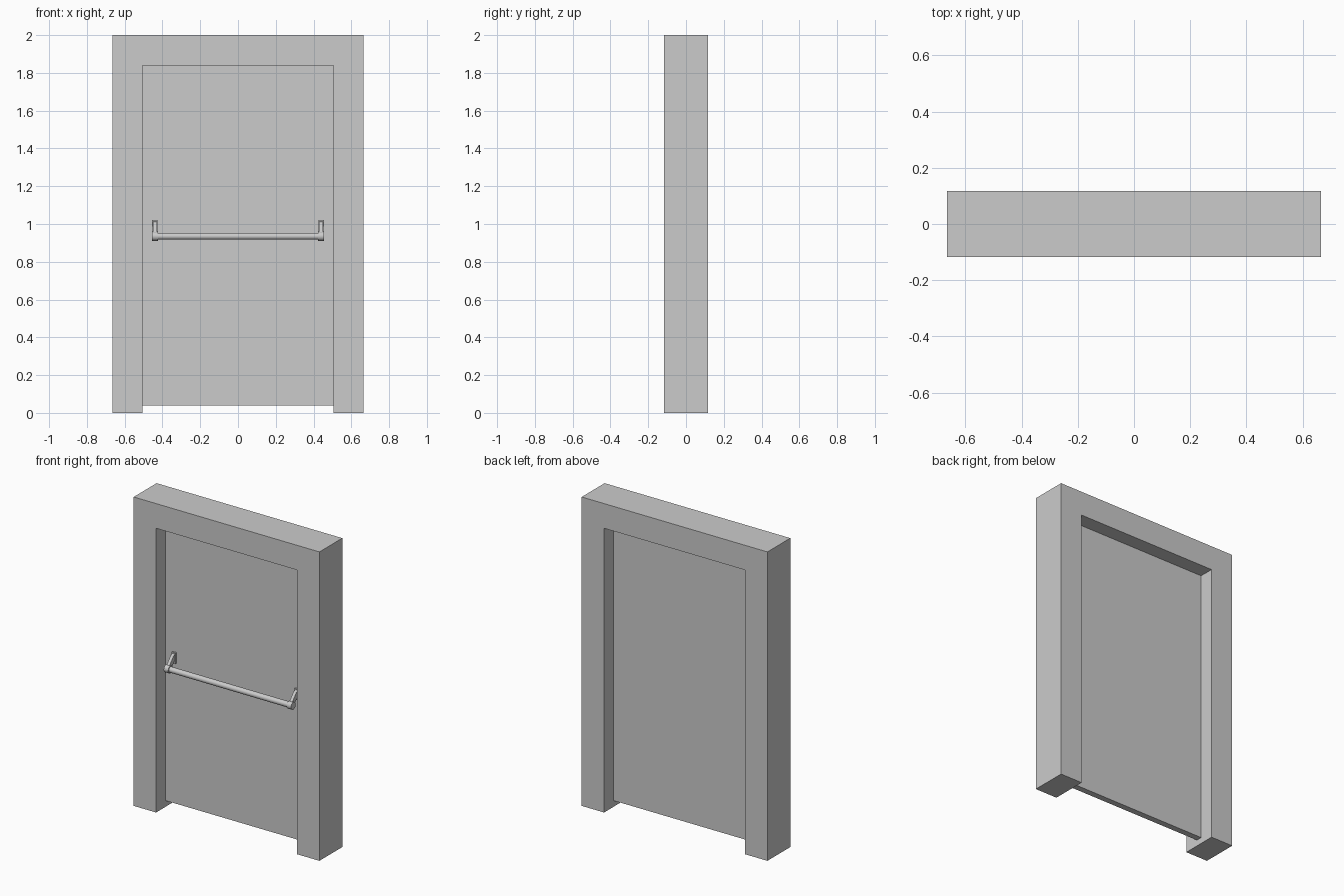
import bpy
import bmesh
from math import radians
from mathutils import Matrix, Vector

cube = bpy.data.objects.get("Cube")
if cube:
    bpy.data.objects.remove(cube, do_unlink=True)

grey = bpy.data.materials.new("plain grey")
grey.use_nodes = True
grey.diffuse_color = (0.6, 0.6, 0.6, 1)
grey.node_tree.nodes["Principled BSDF"].inputs["Base Color"].default_value = grey.diffuse_color


def finish(name, bm, smooth=False):
    bmesh.ops.recalc_face_normals(bm, faces=bm.faces)
    mesh = bpy.data.meshes.new(name)
    bm.to_mesh(mesh)
    bm.free()
    obj = bpy.data.objects.new(name, mesh)
    bpy.context.collection.objects.link(obj)
    mesh.materials.append(grey)
    if smooth:
        bpy.ops.object.select_all(action="DESELECT")
        obj.select_set(True)
        bpy.context.view_layer.objects.active = obj
        bpy.ops.object.shade_smooth_by_angle(angle=radians(40))
    return obj


def prism(name, points, direction):
    """Extrude a closed outline along a direction."""
    bm = bmesh.new()
    face = bm.faces.new([bm.verts.new(p) for p in points])
    moved = bmesh.ops.extrude_face_region(bm, geom=[face], use_keep_orig=True)
    verts = [g for g in moved["geom"] if isinstance(g, bmesh.types.BMVert)]
    bmesh.ops.translate(bm, verts=verts, vec=direction)
    return finish(name, bm)


def rod(name, start, end, radius, sides=24):
    """Capped cylinder between two points."""
    a, b = Vector(start), Vector(end)
    turn = (b - a).to_track_quat("Z", "Y").to_matrix().to_4x4()
    bm = bmesh.new()
    bmesh.ops.create_cone(bm, cap_ends=True, segments=sides, radius1=radius, radius2=radius,
                          depth=(b - a).length, matrix=Matrix.Translation((a + b) / 2) @ turn)
    return finish(name, bm, smooth=True)


# Frame: one arch outline, open at the floor
outer, inner, height, lintel, half = 0.665, 0.505, 2.0, 1.84, 0.117
arch = [(-outer, 0), (-outer, height), (outer, height), (outer, 0),
        (inner, 0), (inner, lintel), (-inner, lintel), (-inner, 0)]
prism("door_frame", [(x, -half, z) for x, z in arch], (0, 2 * half, 0))

# Door leaf, raised above the floor
face_y, sill = -0.02, 0.04
leaf = [(-inner, sill), (inner, sill), (inner, lintel), (-inner, lintel)]
prism("door_leaf", [(x, face_y, z) for x, z in leaf], (0, -2 * face_y, 0))

# Push bar
bar_y, bar_z = -0.085, 0.935
rod("push_bar", (-0.44, bar_y, bar_z), (0.44, bar_y, bar_z), 0.018)

# Mounting plate, sloping arm and end collar on each side
for side, label in ((-1, "right"), (1, "left")):
    x = side * 0.44
    plate = [(face_y, 0.95), (face_y, 1.02), (-0.03, 1.02), (-0.03, 0.95)]
    prism(label + "_plate", [(x - 0.014, y, z) for y, z in plate], (0.028, 0, 0))
    arm = [(-0.03, 1.012), (-0.046, 1.005), (-0.103, 0.94), (-0.08, 0.922), (-0.03, 0.975)]
    prism(label + "_arm", [(x - 0.01, y, z) for y, z in arm], (0.02, 0, 0))
    rod(label + "_collar", (x - 0.016, bar_y, bar_z), (x + 0.016, bar_y, bar_z), 0.024)
